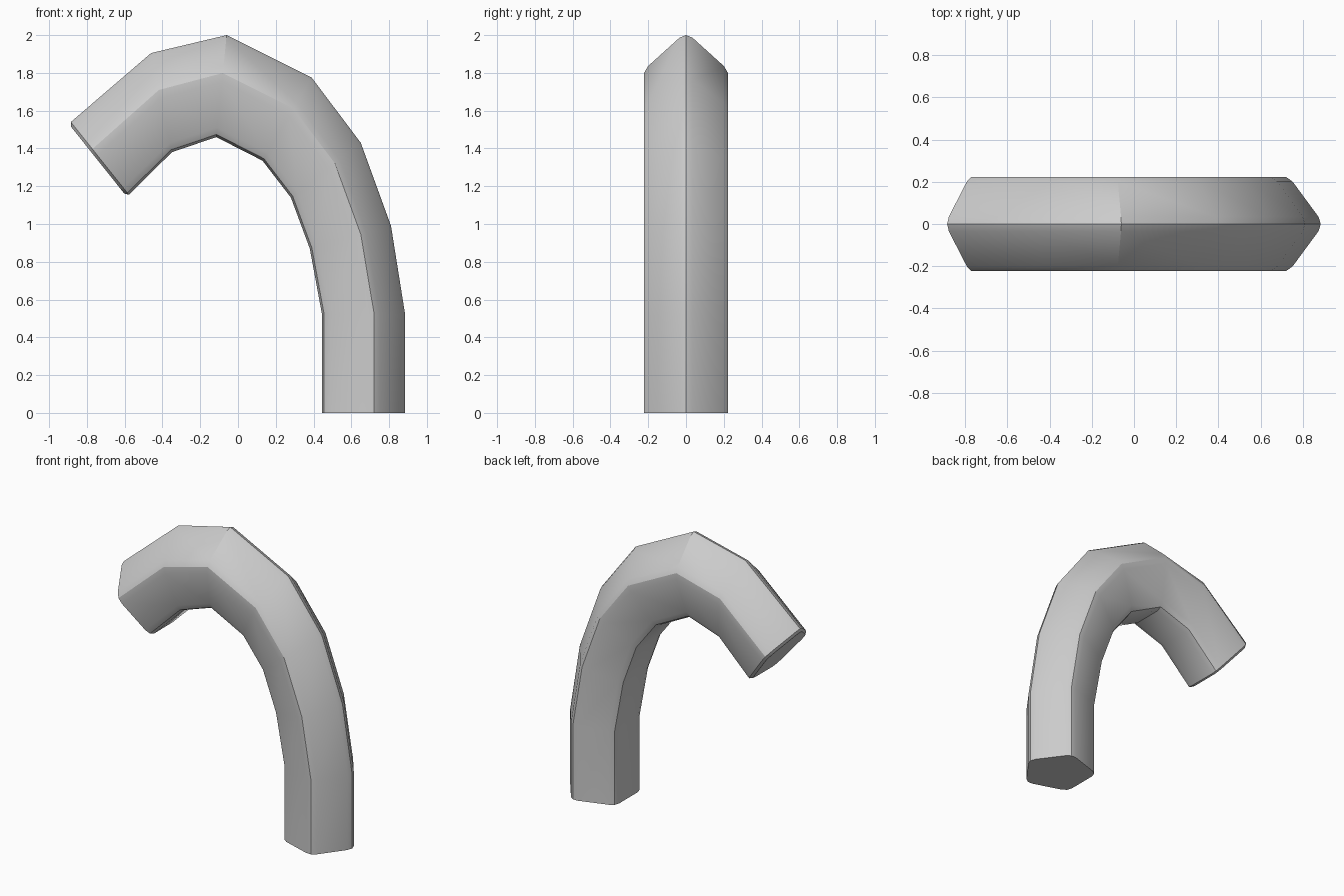
import bpy, bmesh
from math import sin, cos, pi, tan
from mathutils import Vector

if "Cube" in bpy.data.objects:
    bpy.data.objects.remove(bpy.data.objects["Cube"])

# Outer ridge and inner face of the arch at each joint (x, z)
outer = [(.885, 0), (.885, .52), (.81, .99), (.65, 1.43), (.39, 1.775),
         (-.06, 2.0), (-.46, 1.905), (-.885, 1.54)]
inner = [(.445, 0), (.445, .52), (.38, .87), (.28, 1.14), (.13, 1.335),
         (-.115, 1.46), (-.35, 1.38), (-.578, 1.155)]


def rounded_pentagon(r=.2477, d=.043):
    """Pentagon with two-step rounded corners, as (depth 0..1, y)."""
    pts = []
    corners = [Vector((cos(a), sin(a))) * r for a in (2 * pi * i / 5 for i in range(5))]
    for i, c in enumerate(corners):
        a = c + (corners[i - 1] - c).normalized() * d
        b = c + (corners[(i + 1) % 5] - c).normalized() * d
        mid = c * (1 - .325 * d / r)
        pts += [a, mid, b]
    top, low = max(p.x for p in pts), min(p.x for p in pts)
    return [((top - p.x) / (top - low), p.y) for p in pts]


section = rounded_pentagon()
bm = bmesh.new()


def ring(o, i, width=1.0):
    return [bm.verts.new((o[0] + (i[0] - o[0]) * t, y * width, o[1] + (i[1] - o[1]) * t))
            for t, y in section]


rings = [ring(o, i) for o, i in zip(outer, inner)]

# Small chamfer around the free end
o, i = Vector(outer[-1]), Vector(inner[-1])
down = (i - o).normalized()
ahead = Vector((-down.y, down.x))
if ahead.x > 0:
    ahead = -ahead
rings.append(ring(o + down * .02 + ahead * .015, i - down * .02 + ahead * .015, .91))

# Skin and end caps
n = len(section)
for a, b in zip(rings, rings[1:]):
    for k in range(n):
        bm.faces.new((a[k], a[(k + 1) % n], b[(k + 1) % n], b[k]))
bm.faces.new(rings[0])
bm.faces.new(rings[-1])
bmesh.ops.recalc_face_normals(bm, faces=bm.faces)

mesh = bpy.data.meshes.new("curved_tube")
bm.to_mesh(mesh)
bm.free()
obj = bpy.data.objects.new("curved_tube", mesh)
bpy.context.collection.objects.link(obj)
bpy.context.view_layer.objects.active = obj
obj.select_set(True)
bpy.ops.object.shade_smooth_by_angle(angle=pi / 6)
